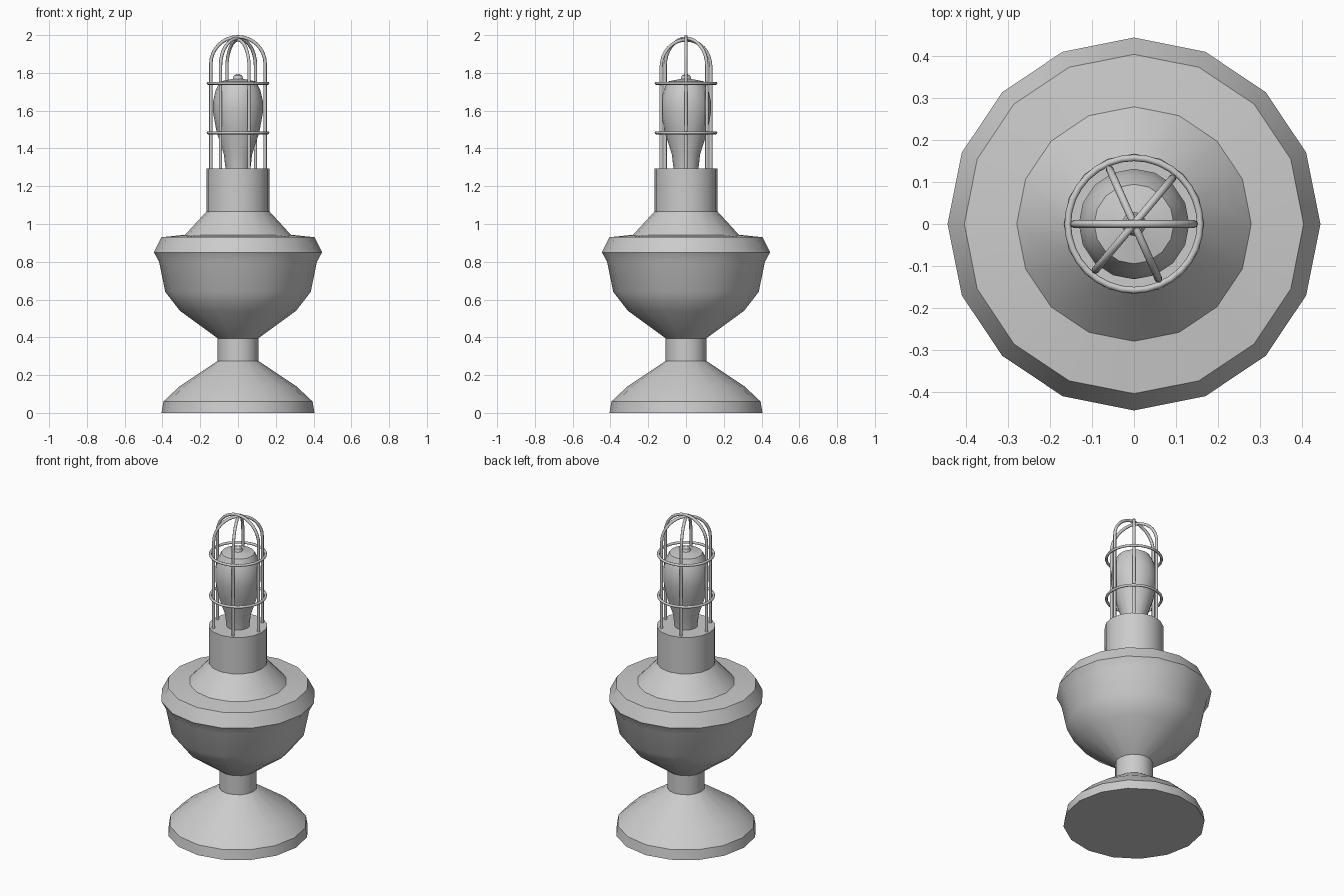
import bpy, bmesh, math

if "Cube" in bpy.data.objects:
    bpy.data.objects.remove(bpy.data.objects["Cube"])


def finish(name, bm, angle=30):
    bmesh.ops.recalc_face_normals(bm, faces=bm.faces)
    mesh = bpy.data.meshes.new(name)
    bm.to_mesh(mesh)
    bm.free()
    obj = bpy.data.objects.new(name, mesh)
    bpy.context.collection.objects.link(obj)
    bpy.ops.object.select_all(action='DESELECT')
    obj.select_set(True)
    bpy.context.view_layer.objects.active = obj
    bpy.ops.object.shade_smooth_by_angle(angle=math.radians(angle))
    return obj


def lathe(name, profile, sides=16):
    """Closed turned shape from (radius, height) points, capped at both ends."""
    bm = bmesh.new()
    rings = [[bm.verts.new((r * math.cos(math.tau * i / sides),
                            r * math.sin(math.tau * i / sides), z))
              for i in range(sides)] for r, z in profile]
    for a, b in zip(rings, rings[1:]):
        for i in range(sides):
            j = (i + 1) % sides
            bm.faces.new((a[i], a[j], b[j], b[i]))
    bm.faces.new(rings[0][::-1])
    bm.faces.new(rings[-1])
    return finish(name, bm)


def wire(name, points, radius, closed=False, sides=8):
    """Round wire along a planar path of ((x, y, z), outward, binormal)."""
    bm = bmesh.new()
    rings = []
    for p, out, side in points:
        ring = []
        for k in range(sides):
            c = radius * math.cos(math.tau * k / sides)
            s = radius * math.sin(math.tau * k / sides)
            ring.append(bm.verts.new([p[n] + c * out[n] + s * side[n] for n in range(3)]))
        rings.append(ring)
    pairs = list(zip(rings, rings[1:]))
    if closed:
        pairs.append((rings[-1], rings[0]))
    else:
        bm.faces.new(rings[0])
        bm.faces.new(rings[-1])
    for a, b in pairs:
        for k in range(sides):
            m = (k + 1) % sides
            bm.faces.new((a[k], a[m], b[m], b[k]))
    return finish(name, bm, 60)


def guard_arch(name, degrees, top):
    """Two upright legs joined by a half circle, turned about z."""
    R, ca, sa = 0.144, math.cos(math.radians(degrees)), math.sin(math.radians(degrees))
    side = (-sa, ca, 0)
    spring = top - R
    path = [(R, 1.285, 0)]
    path += [(R * math.cos(math.pi * i / 16), spring + R * math.sin(math.pi * i / 16),
              math.pi * i / 16) for i in range(17)]
    path += [(-R, 1.285, math.pi)]
    pts = [((u * ca, u * sa, z),
            (math.cos(t) * ca, math.cos(t) * sa, math.sin(t)), side) for u, z, t in path]
    wire(name, pts, 0.009)


def guard_ring(name, z, R=0.158, n=32):
    pts = []
    for i in range(n):
        c, s = math.cos(math.tau * i / n), math.sin(math.tau * i / n)
        pts.append(((R * c, R * s, z), (c, s, 0), (0, 0, 1)))
    wire(name, pts, 0.008, closed=True)


# Foot, stem, bowl, shoulder and collar in one turned body
lathe("lamp_body", [
    (0.405, 0), (0.395, 0.06), (0.31, 0.14), (0.108, 0.275),
    (0.108, 0.395), (0.307, 0.54), (0.385, 0.64), (0.418, 0.80),
    (0.445, 0.85), (0.405, 0.93), (0.28, 0.943), (0.168, 1.065), (0.168, 1.295)])

# Glass bulb with a small tip
lathe("bulb", [
    (0.065, 1.285), (0.075, 1.37), (0.114, 1.49), (0.132, 1.59), (0.132, 1.65),
    (0.118, 1.71), (0.095, 1.755), (0.028, 1.768), (0.022, 1.785), (0.010, 1.793)])

# Wire guard
for i, (deg, top) in enumerate([(0, 1.991), (50, 1.983), (114, 1.975)]):
    guard_arch(f"guard_arch_{i + 1}", deg, top)
guard_ring("guard_ring_lower", 1.483)
guard_ring("guard_ring_upper", 1.745)
